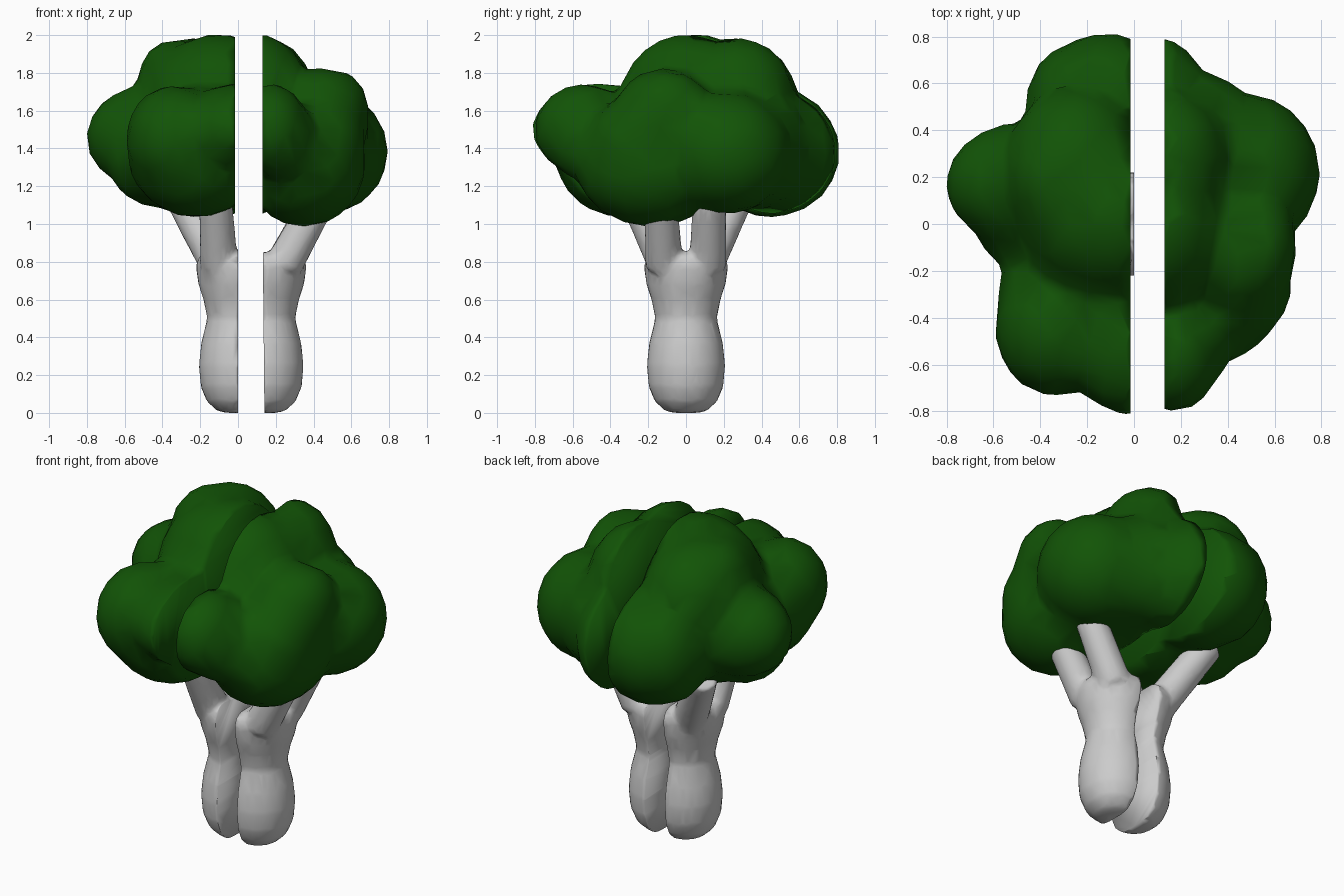
import bpy, bmesh, math
from mathutils import Vector, Matrix

if "Cube" in bpy.data.objects:
    bpy.data.objects.remove(bpy.data.objects["Cube"])

green = bpy.data.materials.new("green")
green.diffuse_color = (0.006, 0.088, 0.002, 1)
green.use_nodes = True
green.node_tree.nodes["Principled BSDF"].inputs["Base Color"].default_value = green.diffuse_color


def ellipsoid(bm, c, r):
    m = Matrix.Translation(c) @ Matrix.Diagonal((*[k * 1.015 for k in r], 1))
    bmesh.ops.create_icosphere(bm, subdivisions=4, radius=1, matrix=m)


def lathe(bm, cx, profile, n=32):
    rings = [[bm.verts.new((cx + r * math.cos(i * math.tau / n), r * math.sin(i * math.tau / n), z))
              for i in range(n)] for r, z in profile]
    for a, b in zip(rings, rings[1:]):
        for i in range(n):
            j = (i + 1) % n
            bm.faces.new((a[i], a[j], b[j], b[i]))
    bm.faces.new(rings[0][::-1])
    bm.faces.new(rings[-1])


def branch(bm, p, q, r0, r1):
    p, q = Vector(p), Vector(q)
    d = q - p
    m = Matrix.Translation((p + q) / 2) @ d.to_track_quat('Z', 'Y').to_matrix().to_4x4()
    bmesh.ops.create_cone(bm, cap_ends=True, segments=20, radius1=r0, radius2=r1,
                          depth=d.length, matrix=m)


def finish(name, bm, voxel, smooth, ratio, co, no, mat=None):
    """Fuse the volumes, soften and coarsen them, slice off the side no points to, cap the cut."""
    me = bpy.data.meshes.new(name)
    bm.to_mesh(me)
    bm.free()
    ob = bpy.data.objects.new(name, me)
    bpy.context.collection.objects.link(ob)
    bpy.ops.object.select_all(action='DESELECT')
    ob.select_set(True)
    bpy.context.view_layer.objects.active = ob
    rm = ob.modifiers.new("fuse", 'REMESH')
    rm.mode, rm.voxel_size = 'VOXEL', voxel
    sm = ob.modifiers.new("soften", 'SMOOTH')
    sm.factor, sm.iterations = 0.5, smooth
    ob.modifiers.new("coarsen", 'DECIMATE').ratio = ratio
    for m in ("fuse", "soften", "coarsen"):
        bpy.ops.object.modifier_apply(modifier=m)
    bm = bmesh.new()
    bm.from_mesh(me)
    bmesh.ops.bisect_plane(bm, geom=bm.verts[:] + bm.edges[:] + bm.faces[:],
                           plane_co=co, plane_no=no, clear_outer=True)
    bmesh.ops.holes_fill(bm, edges=[e for e in bm.edges if e.is_boundary], sides=0)
    bmesh.ops.triangulate(bm, faces=[f for f in bm.faces if len(f.verts) > 4])
    bmesh.ops.recalc_face_normals(bm, faces=bm.faces[:])
    bm.to_mesh(me)
    bm.free()
    if mat:
        me.materials.append(mat)
    bpy.ops.object.shade_smooth()


# Crown halves: overlapping lobes (centre, radii)
left_lobes = [
    ((-0.22, -0.34, 1.38), (0.36, 0.35, 0.34)),
    ((-0.34, -0.44, 1.45), (0.25, 0.29, 0.28)),
    ((0.00, -0.47, 1.50), (0.32, 0.34, 0.24)),
    ((-0.47, 0.17, 1.46), (0.33, 0.26, 0.27)),
    ((-0.42, 0.05, 1.36), (0.27, 0.26, 0.27)),
    ((-0.10, 0.05, 1.60), (0.40, 0.37, 0.40)),
    ((-0.25, 0.25, 1.67), (0.29, 0.33, 0.31)),
    ((-0.35, 0.20, 1.74), (0.18, 0.25, 0.23)),
    ((-0.12, 0.45, 1.38), (0.33, 0.36, 0.34)),
    ((-0.26, 0.50, 1.40), (0.20, 0.26, 0.31)),
    ((-0.20, 0.00, 1.36), (0.40, 0.40, 0.32)),
]
right_lobes = [
    ((0.17, -0.54, 1.50), (0.20, 0.26, 0.24)),
    ((0.25, -0.51, 1.44), (0.16, 0.21, 0.22)),
    ((0.35, -0.18, 1.32), (0.32, 0.40, 0.33)),
    ((0.45, -0.12, 1.54), (0.24, 0.27, 0.28)),
    ((0.52, -0.10, 1.60), (0.17, 0.23, 0.21)),
    ((0.42, -0.25, 1.42), (0.25, 0.27, 0.26)),
    ((0.47, 0.22, 1.38), (0.32, 0.33, 0.32)),
    ((0.10, 0.00, 1.60), (0.30, 0.36, 0.40)),
    ((0.14, 0.28, 1.67), (0.26, 0.29, 0.31)),
    ((0.08, 0.45, 1.38), (0.25, 0.35, 0.33)),
    ((0.28, 0.36, 1.40), (0.25, 0.28, 0.32)),
    ((0.25, 0.10, 1.36), (0.35, 0.40, 0.30)),
]
for name, lobes, x, side in (("left_crown", left_lobes, -0.015, 1),
                             ("right_crown", right_lobes, 0.13, -1)):
    bm = bmesh.new()
    for c, r in lobes:
        ellipsoid(bm, c, r)
    finish(name, bm, 0.035, 6, 0.1, (x, 0, 0), (side, 0, 0), green)

# Stem halves: lathed stalk with branches reaching into the crown
stalk = [(0.06, 0.0), (0.11, 0.01), (0.165, 0.06), (0.198, 0.14), (0.208, 0.25), (0.195, 0.37),
         (0.163, 0.5), (0.183, 0.6), (0.21, 0.68), (0.224, 0.78), (0.205, 0.83), (0.16, 0.85)]
left_branches = [((-0.10, -0.10, 0.78), (-0.12, -0.27, 1.15)),
                 ((-0.10, 0.10, 0.78), (-0.31, 0.28, 1.16))]
right_branches = [((0.24, -0.115, 0.78), (0.44, -0.135, 1.14)),
                  ((0.24, 0.115, 0.78), (0.43, 0.125, 1.14))]
for name, cx, arms, no in (("left_stem", 0.0, left_branches, (1, 0, 0)),
                           ("right_stem", 0.14, right_branches, (-1, 0, -0.01))):
    bm = bmesh.new()
    lathe(bm, cx, stalk)
    for p, q in arms:
        branch(bm, p, q, 0.1, 0.088)
    finish(name, bm, 0.016, 6, 0.15, (cx, 0, 0), no)
